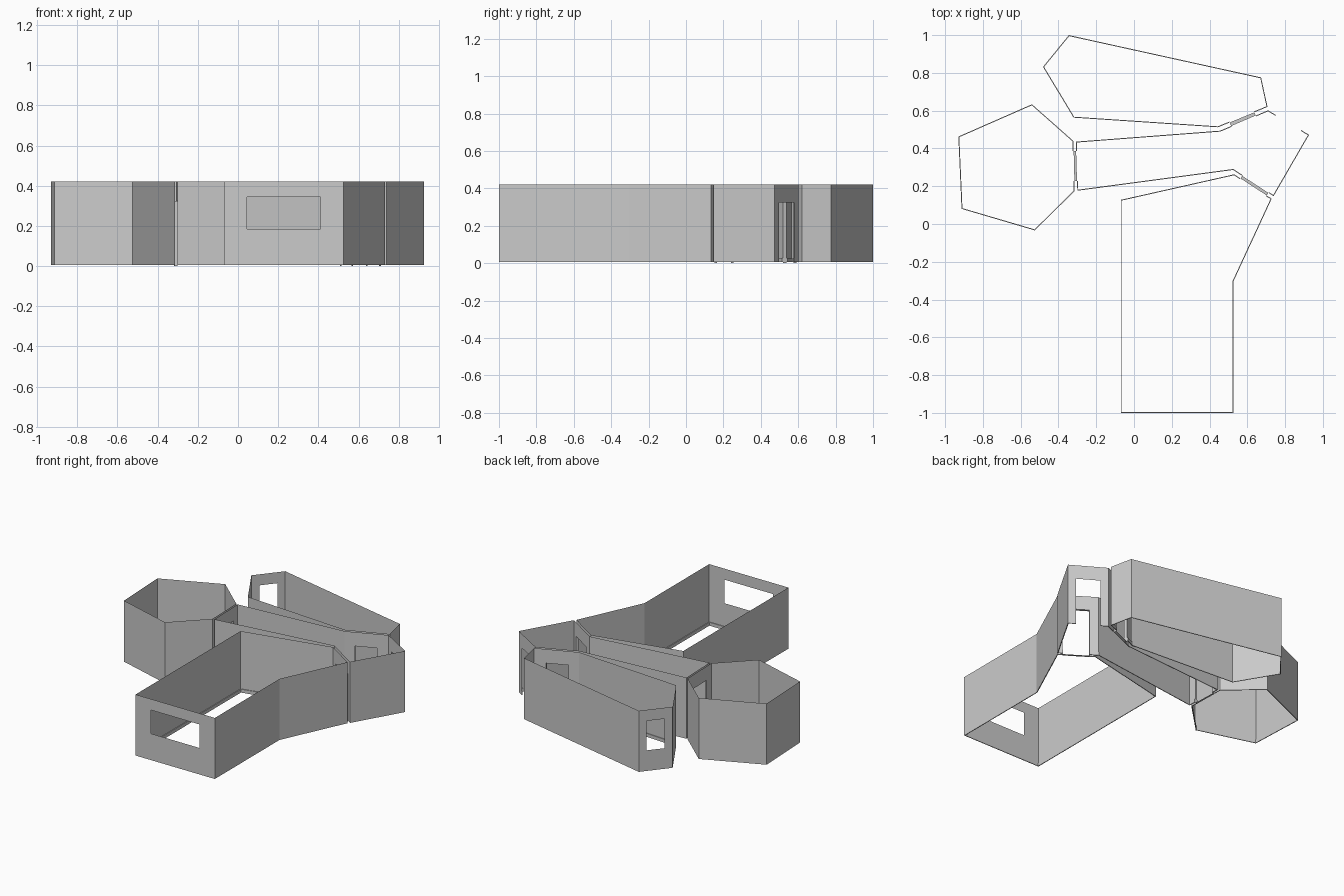
import bpy, bmesh
from mathutils import Vector as V

if "Cube" in bpy.data.objects:
    bpy.data.objects.remove(bpy.data.objects["Cube"])

BASE, TOP, HEAD = 0.005, 0.42, 0.325      # wall foot, wall top, door head
SKIRT_H, SKIRT_T = 0.028, 0.005           # baseboard height, thickness


def finish(bm, name):
    bmesh.ops.remove_doubles(bm, verts=bm.verts, dist=1e-5)
    me = bpy.data.meshes.new(name)
    bm.to_mesh(me)
    bm.free()
    ob = bpy.data.objects.new(name, me)
    bpy.context.collection.objects.link(ob)


def face(bm, pts):
    bm.faces.new([bm.verts.new(p) for p in pts])


def at(p, z):
    return V((p[0], p[1], z))


def project(p, a, b):
    """Fraction along a-b nearest to p."""
    d = b - a
    return (V(p) - a).dot(d) / d.length_squared


def panel(bm, a, b, z0, z1):
    if (b - a).length > 1e-4 and z1 - z0 > 1e-4:
        face(bm, (at(a, z0), at(b, z0), at(b, z1), at(a, z1)))


def cut_points(a, b, opening):
    t0, t1 = sorted(project(p, a, b) for p in opening[:2])
    return a.lerp(b, t0), a.lerp(b, t1)


def room(name, pts, openings):
    """Open single-sheet room, points clockwise; openings keyed by edge index."""
    pts = [V(p) for p in pts]
    n = len(pts)
    walls, skirt = bmesh.new(), bmesh.new()

    def normal(i):
        d = (pts[(i + 1) % n] - pts[i % n]).normalized()
        return V((d.y, -d.x))             # inward for clockwise order

    # mitred inner corners for the baseboards
    inner = []
    for i in range(n):
        m, k = normal(i - 1) + normal(i), normal(i)
        inner.append(pts[i] + m * (SKIRT_T / m.dot(k)))

    for i in range(n):
        j = (i + 1) % n
        a, b = pts[i], pts[j]
        runs = [(a, b, inner[i], inner[j])]
        if i in openings:
            o = openings[i]
            z0, z1 = o[2], o[3]
            c, d = cut_points(a, b, o)
            panel(walls, a, c, BASE, TOP)
            panel(walls, d, b, BASE, TOP)
            panel(walls, c, d, z1, TOP)
            panel(walls, c, d, BASE, z0)
            if z0 <= BASE:                # baseboard stops at doors
                off = normal(i) * SKIRT_T
                runs = [(a, c, inner[i], c + off), (d, b, d + off, inner[j])]
        else:
            panel(walls, a, b, BASE, TOP)
        for p, q, r, s in runs:
            lo = [at(v, BASE) for v in (p, q, s, r)]
            hi = [at(v, SKIRT_H) for v in (p, q, s, r)]
            face(skirt, lo)
            face(skirt, hi)
            face(skirt, (lo[2], lo[3], hi[3], hi[2]))
            face(skirt, (lo[1], lo[2], hi[2], hi[1]))
            face(skirt, (lo[3], lo[0], hi[0], hi[3]))
    finish(walls, name + "_walls")
    finish(skirt, name + "_baseboard")


def door_lining(name, door, e1, e2):
    """Threshold, head and jambs joining the two wall sheets of a doorway."""
    bm = bmesh.new()
    a, b = cut_points(V(e1[0]), V(e1[1]), door)
    d, c = cut_points(V(e2[0]), V(e2[1]), door)
    if (a - d).length > (a - c).length:
        c, d = d, c
    for z in (0.0, HEAD):
        face(bm, [at(p, z) for p in (a, b, c, d)])
    panel(bm, a, d, 0.0, HEAD)
    panel(bm, b, c, 0.0, HEAD)
    finish(bm, name)


# room outlines, clockwise from above
long_room = [(-0.345, 1.0), (0.673, 0.776), (0.707, 0.62), (0.445, 0.512),
             (-0.32, 0.563), (-0.482, 0.832)]
hex_room = [(-0.54, 0.634), (-0.321, 0.44), (-0.314, 0.175), (-0.525, -0.034),
            (-0.913, 0.08), (-0.93, 0.463)]
front_room = [(-0.07, 0.128), (0.53, 0.263), (0.729, 0.134), (0.526, -0.305),
              (0.526, -1.0), (-0.07, -1.0)]
hall = [(-0.308, 0.436), (0.456, 0.494), (0.71, 0.602), (0.927, 0.472),
        (0.739, 0.147), (0.525, 0.286), (-0.3, 0.176)]

# openings: two plan points, sill height, head height
long_door = ((0.51, 0.53), (0.64, 0.585), 0, HEAD)
hex_door = ((-0.31, 0.387), (-0.31, 0.228), 0, HEAD)
front_door = ((0.567, 0.245), (0.705, 0.155), 0, HEAD)
entrance = ((0.752, 0.577), (0.885, 0.497), 0, HEAD)
front_window = ((0.045, -1.0), (0.41, -1.0), 0.185, 0.345)
end_window = ((-0.449, 0.874), (-0.376, 0.961), 0.145, 0.345)

room("long_room", long_room, {2: long_door, 5: end_window})
room("hex_room", hex_room, {1: hex_door})
room("front_room", front_room, {1: front_door, 4: front_window})
room("hall", hall, {1: long_door, 2: entrance, 4: front_door, 6: hex_door})

door_lining("long_room_door_lining", long_door, long_room[2:4], hall[1:3])
door_lining("hex_room_door_lining", hex_door, hex_room[1:3], (hall[6], hall[0]))
door_lining("front_room_door_lining", front_door, front_room[1:3], hall[4:6])
